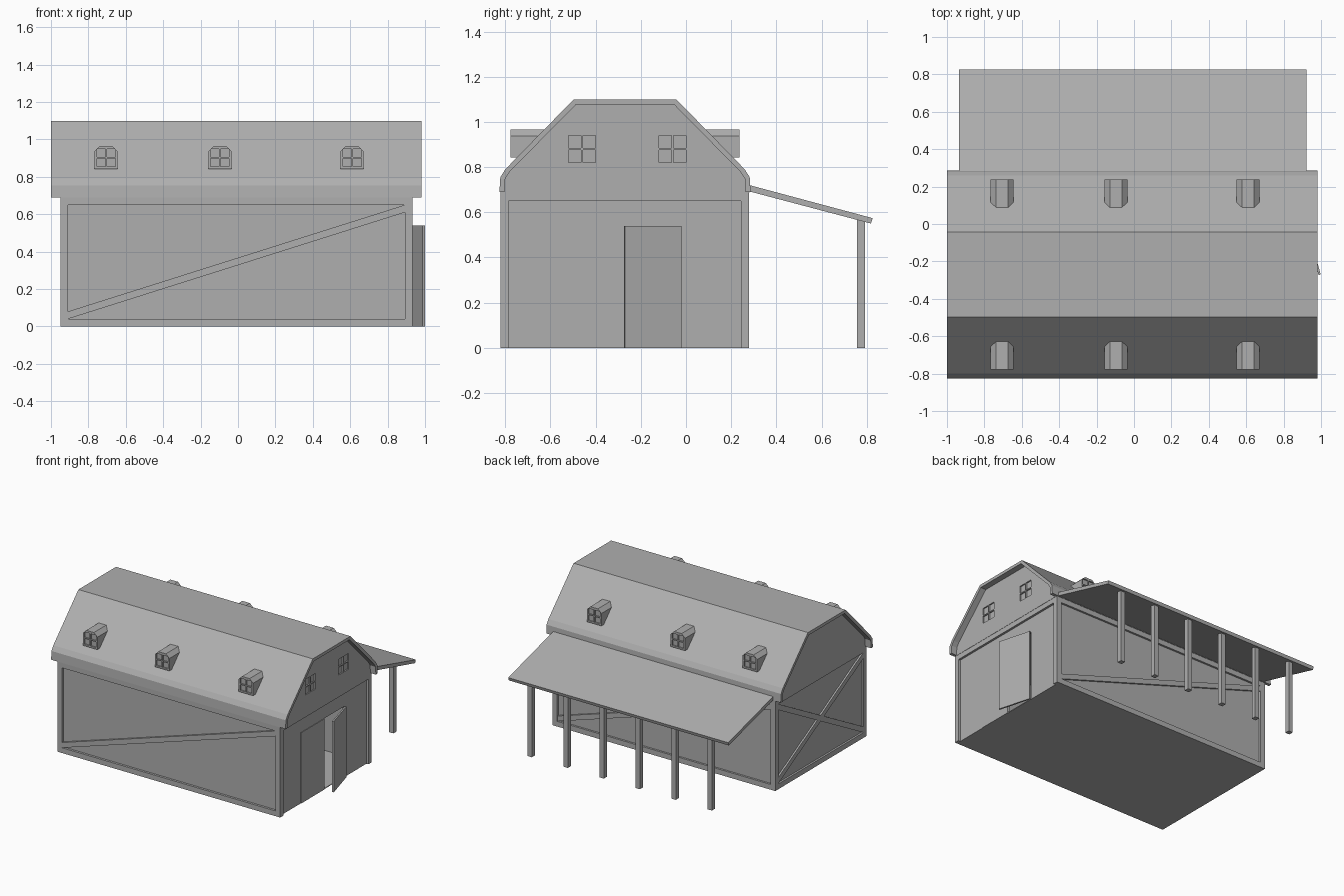
import bpy, bmesh, math

if "Cube" in bpy.data.objects:
    bpy.data.objects.remove(bpy.data.objects["Cube"])

MID = -0.27                                  # centre line of the barn in y
GREY = bpy.data.materials.new("dark_grey")
GREY.diffuse_color = (0.43, 0.43, 0.43, 1)
GREY.use_nodes = True
GREY.node_tree.nodes["Principled BSDF"].inputs["Base Color"].default_value = GREY.diffuse_color


def add_prism(bm, pts, axis, lo, hi):
    """Extrude a 2D profile: axis x takes (y, z) points, axis y takes (x, z)."""
    def at(p, d):
        return (d, p[0], p[1]) if axis == 'x' else (p[0], d, p[1])
    a = [bm.verts.new(at(p, lo)) for p in pts]
    b = [bm.verts.new(at(p, hi)) for p in pts]
    bm.faces.new(a)
    bm.faces.new(b[::-1])
    n = len(pts)
    for i in range(n):
        bm.faces.new((a[i], b[i], b[(i + 1) % n], a[(i + 1) % n]))


def make(name, parts):
    bm = bmesh.new()
    for p in parts:
        add_prism(bm, *p)
    bmesh.ops.recalc_face_normals(bm, faces=bm.faces)
    me = bpy.data.meshes.new(name)
    bm.to_mesh(me)
    bm.free()
    me.materials.append(GREY)
    ob = bpy.data.objects.new(name, me)
    bpy.context.scene.collection.objects.link(ob)
    return ob


def rect(u0, u1, z0, z1):
    return [(u0, z0), (u1, z0), (u1, z1), (u0, z1)]


def cut(ob, parts):
    """Subtract prisms from an object and bake the result."""
    c = make("cutter", parts)
    c.hide_render = True
    m = ob.modifiers.new("cut", 'BOOLEAN')
    m.object, m.operation, m.solver = c, 'DIFFERENCE', 'EXACT'
    dg = bpy.context.evaluated_depsgraph_get()
    me = bpy.data.meshes.new_from_object(ob.evaluated_get(dg))
    ob.modifiers.clear()
    ob.data = me
    bpy.data.objects.remove(c)


def panes(u, z, w, h, bar, axis, lo, hi):
    """Four window panes around a centre point."""
    return [(rect(u + (s * bar if s > 0 else -w), u + (w if s > 0 else -bar),
                  z + (t * bar if t > 0 else -h), z + (h if t > 0 else -bar)), axis, lo, hi)
            for s in (-1, 1) for t in (-1, 1)]


# Recessed walls, floor and the doorway in the right wall
make("walls", [
    (rect(-0.93, 0.915, 0, 0.69), 'y', -0.805, -0.785),
    (rect(-0.93, 0.915, 0, 0.69), 'y', 0.245, 0.265),
    (rect(-0.785, 0.245, 0, 0.69), 'x', -0.935, -0.915),
    (rect(-0.785, -0.27, 0, 0.69), 'x', 0.895, 0.915),
    (rect(-0.02, 0.245, 0, 0.69), 'x', 0.895, 0.915),
    (rect(-0.27, -0.02, 0.54, 0.69), 'x', 0.895, 0.915)])
make("floor", [(rect(-0.95, 0.915, 0, 0.006), 'y', -0.82, 0.28)])

# Timber frames: corner posts, rails and braces
make("corner_posts", [(rect(x, x + 0.04, 0, 0.69), 'y', y, y + 0.037)
                      for x in (-0.95, 0.892) for y in (-0.822, 0.243)])
rails = [(rect(-0.91, 0.892, z, z + 0.04), 'y', y, y + 0.02)
         for z in (0, 0.65) for y in (-0.822, 0.26)]
rails += [(rect(-0.785, 0.243, z, z + 0.04), 'x', -0.95, -0.93) for z in (0, 0.65)]
rails += [(rect(-0.785, 0.243, 0.65, 0.69), 'x', 0.91, 0.932)]
make("wall_rails", rails)
make("front_brace", [([(-0.91, 0.04), (0.892, 0.61), (0.892, 0.65), (-0.91, 0.08)],
                      'y', -0.821, -0.80)])
make("back_brace", [([(0.892, 0.04), (-0.91, 0.61), (-0.91, 0.65), (0.892, 0.08)],
                     'y', 0.26, 0.279)])
make("left_cross_brace", [
    ([(a, 0.04), (b, 0.605), (b, 0.65), (a, 0.085)], 'x', -0.949 + e, -0.93)
    for a, b, e in ((-0.785, 0.243, 0), (0.243, -0.785, 0.001))])

# Doors: one closed, one swung out slightly
make("closed_door", [(rect(-0.55, -0.27, 0, 0.54), 'x', 0.90, 0.919)])
door = make("open_door", [(rect(-0.26, 0, 0, 0.54), 'x', -0.012, 0)])
door.location = (0.929, -0.02, 0)
door.rotation_euler.z = math.radians(15.5)

# Gable block filling the roof, with windows on the right end
half = [(-0.822, 0.688), (-0.81, 0.75), (-0.79, 0.785), (-0.49, 1.08)]
inner = half + [(2 * MID - y, z) for y, z in half[::-1]]
gable = make("gable", [(inner, 'x', -0.952, 0.934)])
cut(gable, panes(-0.46, 0.88, 0.06, 0.06, 0.004, 'x', 0.924, 0.95)
    + panes(-0.06, 0.88, 0.06, 0.06, 0.004, 'x', 0.924, 0.95))

# Roof shell
half = [(-0.826, 0.69), (-0.822, 0.755), (-0.80, 0.79), (-0.497, 1.1)]
outer = half + [(2 * MID - y, z) for y, z in half[::-1]]
half = [(-0.803, 0.69), (-0.80, 0.75), (-0.78, 0.78), (-0.487, 1.077)]
under = half + [(2 * MID - y, z) for y, z in half[::-1]]
make("roof", [(outer + under[::-1], 'x', -1.0, 0.98)])

# Dormers on both slopes
for x in (-0.705, -0.097, 0.61):
    shape = [(x - 0.061, 0.843), (x + 0.061, 0.843), (x + 0.061, 0.938),
             (x + 0.032, 0.966), (x - 0.032, 0.966), (x - 0.061, 0.938)]
    for side, y0, y1, f in (("front", -0.777, -0.6, -0.777), ("back", 0.06, 0.237, 0.237)):
        d = make(side + "_dormer", [(shape, 'y', y0, y1)])
        cut(d, panes(x, 0.902, 0.049, 0.047, 0.004, 'y', f - 0.01, f + 0.01))

# Lean-to roof and its posts
make("lean_to_roof", [([(0.27, 0.695), (0.819, 0.55), (0.826, 0.574), (0.27, 0.723)],
                       'x', -0.935, 0.923)])
for i in range(6):
    x = -0.755 + 0.304 * i
    make("lean_to_post", [(rect(x - 0.018, x + 0.018, 0, 0.568), 'y', 0.756, 0.793)])
